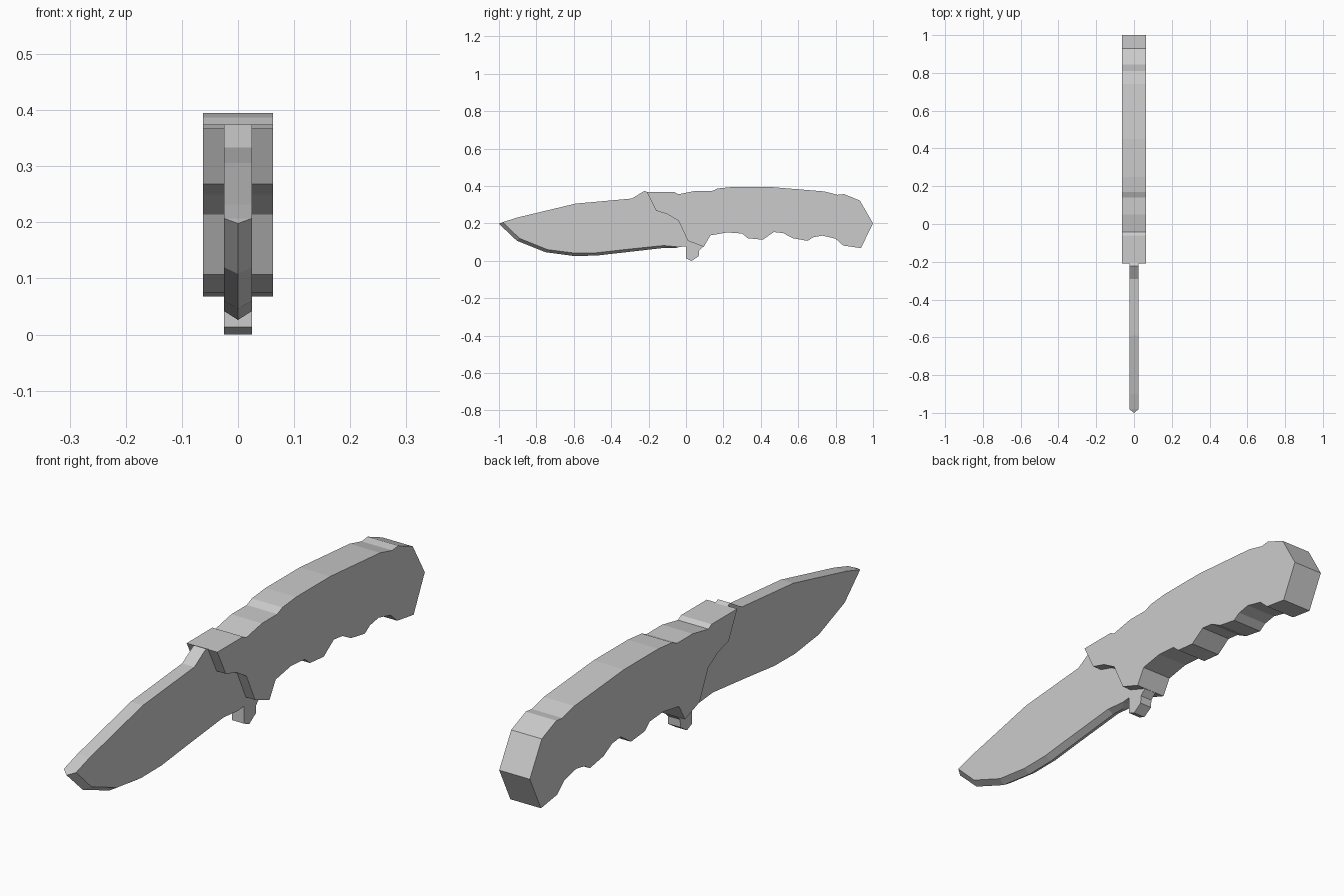
import bpy, bmesh


def finish(name, bm):
    bmesh.ops.recalc_face_normals(bm, faces=bm.faces)
    mesh = bpy.data.meshes.new(name)
    bm.to_mesh(mesh)
    bm.free()
    obj = bpy.data.objects.new(name, mesh)
    bpy.context.collection.objects.link(obj)
    return obj


def slab(name, outline, half, ridge=()):
    """Extrude a (y, z) outline along x; the first outline points
    may be joined through a centre ridge to form a sharpened edge."""
    bm = bmesh.new()
    left = [bm.verts.new((-half, y, z)) for y, z in outline]
    right = [bm.verts.new((half, y, z)) for y, z in outline]
    mid = [bm.verts.new((0, y, z)) for y, z in ridge]
    bm.faces.new(left)
    bm.faces.new(right[::-1])
    n, m = len(outline), len(mid)
    for i in range(n):
        j = (i + 1) % n
        if i < m - 1:
            for side in (left, right):
                bm.faces.new((side[i], side[j], mid[j], mid[i]))
        else:
            bm.faces.new((left[i], left[j], right[j], right[i]))
    if m:
        for k in (0, m - 1):
            bm.faces.new((left[k], right[k], mid[k]))
    return finish(name, bm)


# Blade with bevelled cutting edge, finger guard and hidden tang
edge = [(-0.98, 0.207), (-0.89, 0.12), (-0.74, 0.06), (-0.60, 0.042),
        (-0.48, 0.043), (-0.33, 0.06), (-0.12, 0.082), (-0.035, 0.074)]
ridge = [(-1.0, 0.198), (-0.905, 0.108), (-0.75, 0.046), (-0.60, 0.026),
         (-0.48, 0.028), (-0.33, 0.045), (-0.12, 0.069), (-0.06, 0.068)]
back = [(0.0, 0.078), (0.0, 0.013), (0.03, 0.0), (0.068, 0.025),
        (0.07, 0.055), (0.095, 0.078), (0.09, 0.15), (-0.06, 0.30),
        (-0.15, 0.36), (-0.205, 0.367), (-0.222, 0.374), (-0.29, 0.333),
        (-0.59, 0.306), (-0.90, 0.232)]
slab("blade", edge + back, 0.025, ridge)

# Contoured handle with finger grooves
handle = [(-0.21, 0.367), (-0.06, 0.367), (-0.042, 0.356), (0.05, 0.374),
          (0.14, 0.374), (0.17, 0.387), (0.25, 0.395), (0.45, 0.395),
          (0.74, 0.371), (0.81, 0.353), (0.845, 0.357), (0.93, 0.322),
          (1.0, 0.20), (0.935, 0.068), (0.84, 0.082), (0.80, 0.118),
          (0.73, 0.135), (0.68, 0.126), (0.65, 0.107), (0.57, 0.121),
          (0.52, 0.148), (0.47, 0.154), (0.41, 0.113), (0.33, 0.121),
          (0.30, 0.146), (0.22, 0.152), (0.13, 0.136), (0.095, 0.075),
          (0.01, 0.107), (-0.04, 0.214), (-0.10, 0.25), (-0.16, 0.268)]
slab("handle", handle, 0.0625)
